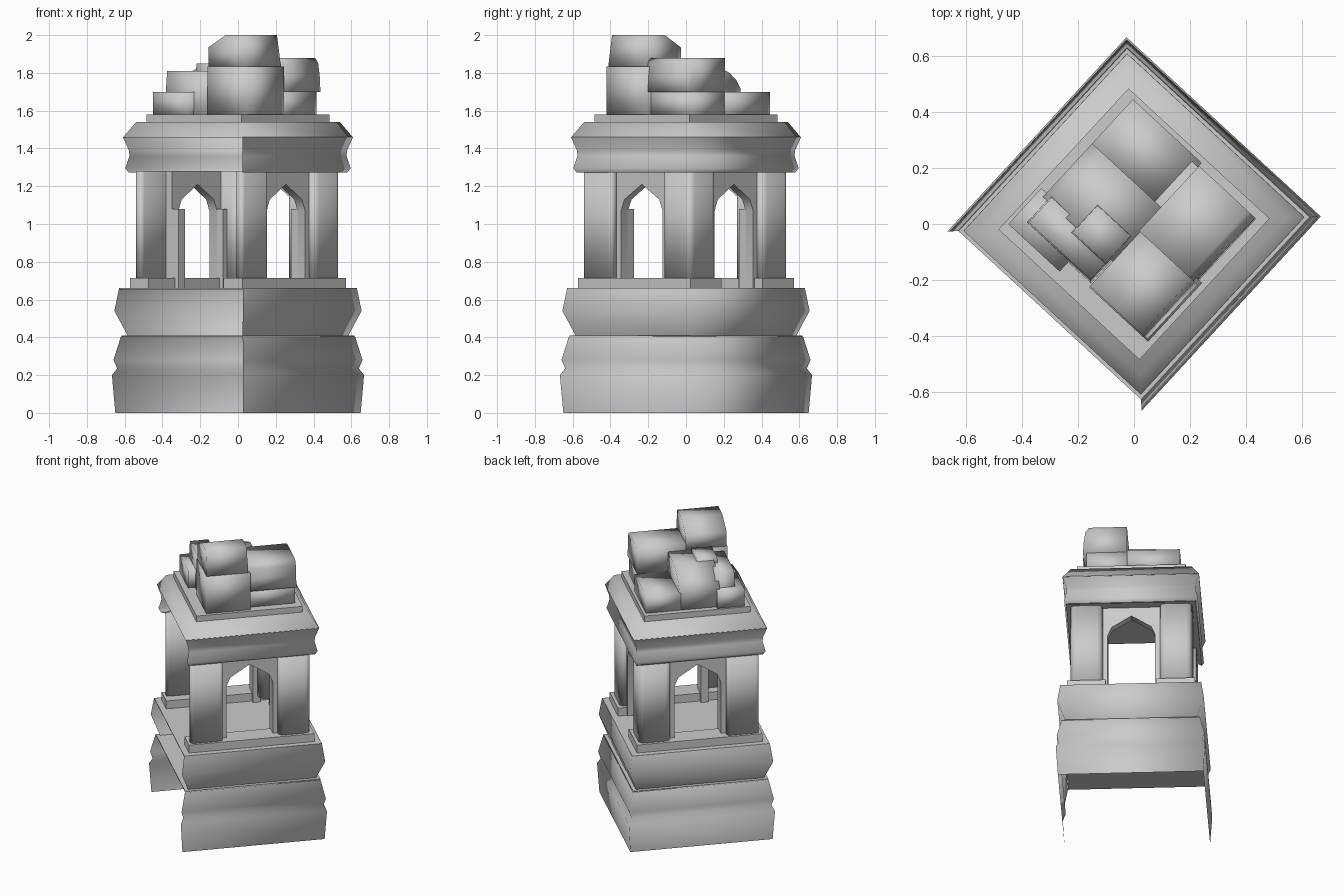
import bpy, bmesh, math
from mathutils import Matrix

cube = bpy.data.objects.get("Cube")
if cube:
    bpy.data.objects.remove(cube, do_unlink=True)

stone = bpy.data.materials.new("grey stone")
stone.use_nodes = True
grey = (0.6, 0.6, 0.6, 1)
stone.diffuse_color = grey
stone.node_tree.nodes["Principled BSDF"].inputs["Base Color"].default_value = grey
stone.node_tree.nodes["Principled BSDF"].inputs["Roughness"].default_value = 0.8

# the tower stands cornerwise: local +x is south-east, local -y is the open side
TURN = Matrix.Rotation(math.radians(-42.7), 4, 'Z')
D = math.sqrt(0.5)
SOFT = 100  # worn stone: shading runs round right-angled corners


def finish(bm, name, closed=True, local=Matrix(), smooth=35):
    if closed:
        bmesh.ops.recalc_face_normals(bm, faces=bm.faces)
    bm.transform(TURN @ local)
    mesh = bpy.data.meshes.new(name)
    bm.to_mesh(mesh)
    bm.free()
    mesh.materials.append(stone)
    ob = bpy.data.objects.new(name, mesh)
    bpy.context.collection.objects.link(ob)
    bpy.ops.object.select_all(action='DESELECT')
    ob.select_set(True)
    bpy.context.view_layer.objects.active = ob
    bpy.ops.object.shade_smooth_by_angle(angle=math.radians(smooth))


def three_sided_shell(name, profile):
    """Open moulding on three sides; profile holds (corner radius, z)."""
    bm = bmesh.new()
    rings = [[bm.verts.new((sx * r * D, sy * r * D, z))
              for sx, sy in ((-1, -1), (-1, 1), (1, 1), (1, -1))] for r, z in profile]
    for low, high in zip(rings, rings[1:]):
        for i in range(3):
            bm.faces.new((low[i], high[i], high[i + 1], low[i + 1]))
    finish(bm, name, closed=False, smooth=SOFT)


def block(name, x, y, z, bevel=0.0, top_inset=0.0, local=Matrix(), smooth=35):
    bm = bmesh.new()
    bmesh.ops.create_cube(bm, size=1)
    for v in bm.verts:
        inset = top_inset if v.co.z > 0 else 0
        for axis, (a, b) in enumerate((x, y, z)):
            s = v.co[axis]
            v.co[axis] = (a + b) / 2 + s * (b - a - (2 * inset if axis < 2 else 0))
    if bevel:
        upright = [e for e in bm.edges if abs(e.verts[0].co.z - e.verts[1].co.z) > 0.1]
        bmesh.ops.bevel(bm, geom=upright, offset=bevel, segments=3, profile=0.5,
                        affect='EDGES')
    finish(bm, name, local=local, smooth=smooth)


def prism(name, outline, y0, y1, local=Matrix(), smooth=35):
    """Extrude an (x, z) outline along local y."""
    bm = bmesh.new()
    face = bm.faces.new([bm.verts.new((x, y0, z)) for x, z in outline])
    new = bmesh.ops.extrude_face_region(bm, geom=[face])["geom"]
    for v in new:
        if isinstance(v, bmesh.types.BMVert):
            v.co.y = y1
    finish(bm, name, local=local, smooth=smooth)


def square(name, r, z0, z1, top_r=None, smooth=35):
    h = r * D
    block(name, (-h, h), (-h, h), (z0, z1), top_inset=h - (top_r or r) * D, smooth=smooth)


# stepped base and floors
three_sided_shell("lower_base", [(0.65, 0), (0.668, 0.2), (0.64, 0.235), (0.66, 0.28),
                                 (0.62, 0.405)])
three_sided_shell("upper_base", [(0.585, 0.41), (0.655, 0.54), (0.63, 0.66)])
square("lower_floor", 0.618, 0.405, 0.411)
square("upper_floor", 0.628, 0.654, 0.66)

# plinths, and columns that are only half deep beside the open side
for sx, side in ((-1, "left"), (1, "right")):
    def span(a, b):
        return sorted((sx * a, sx * b))
    block(f"{side}_plinth", span(0.27, 0.405), (-0.405, 0.405), (0.655, 0.715))
    block(f"{side}_back_pedestal", span(0.16, 0.3), (0.27, 0.405), (0.655, 0.715))
    block(f"{side}_back_column", span(0.18, 0.385), (0.18, 0.385), (0.71, 1.28),
          bevel=0.035, smooth=SOFT)
    block(f"{side}_front_column", span(0.335, 0.388), (-0.39, -0.18), (0.71, 1.28),
          bevel=0.022, smooth=SOFT)

# pointed arch walls with short inner posts on the three closed sides
half = [(0.2, 1.28), (0.2, 0.66), (0.15, 0.66), (0.15, 1.07), (0.125, 1.13), (0.04, 1.185)]
arch = half + [(0, 1.21)] + [(-x, z) for x, z in reversed(half)]
for name, angle in (("east", -90), ("north", 0), ("west", 90)):
    turn = Matrix.Rotation(math.radians(angle), 4, 'Z')
    prism(f"{name}_arch_wall", arch, 0.29, 0.345, turn)
    for x0, x1, hand in ((-0.2, -0.15, "left"), (0.15, 0.2, "right")):
        block(f"{name}_{hand}_post", (x0, x1), (0.245, 0.295), (0.655, 1.08), local=turn)

# cornice and roof
three_sided_shell("cornice", [(0.58, 1.272), (0.597, 1.295), (0.575, 1.36),
                              (0.578, 1.39), (0.61, 1.46)])
three_sided_shell("cornice_underside", [(0.36, 1.27), (0.58, 1.27)])
square("roof_slope", 0.61, 1.457, 1.54, top_r=0.54, smooth=SOFT)
square("roof_slab", 0.485, 1.53, 1.58)

# rubble blocks heaped on the roof
block("tall_block", (0.035, 0.322), (-0.275, 0.01), (1.57, 1.835), smooth=SOFT)
prism("tall_block_cap", [(0.035, 1.83), (0.315, 1.83), (0.285, 2.0), (0.16, 2.0),
                         (0.035, 1.935)], -0.27, -0.005, smooth=SOFT)
block("east_block_foot", (0.0, 0.285), (0, 0.305), (1.57, 1.7), smooth=SOFT)
prism("east_block", [(0.03, 1.7), (0.308, 1.7), (0.303, 1.78), (0.292, 1.85),
                     (0.27, 1.88), (0.03, 1.88)], -0.005, 0.31, smooth=SOFT)
block("north_block", (-0.305, 0.03), (0.1, 0.325), (1.57, 1.7), smooth=SOFT)
prism("north_west_block", [(-0.305, 1.57), (-0.305, 1.72), (-0.27, 1.765), (-0.22, 1.8),
                           (-0.14, 1.83), (0.04, 1.835), (0.04, 1.57)], -0.15, 0.11,
      smooth=SOFT)
block("west_block", (-0.33, -0.08), (-0.305, -0.13), (1.57, 1.7), smooth=SOFT)
block("south_west_block", (-0.29, 0.03), (-0.26, -0.12), (1.57, 1.81), top_inset=0.01,
      smooth=SOFT)
block("small_block", (-0.15, 0.03), (-0.18, -0.03), (1.75, 1.85), top_inset=0.01,
      smooth=SOFT)
